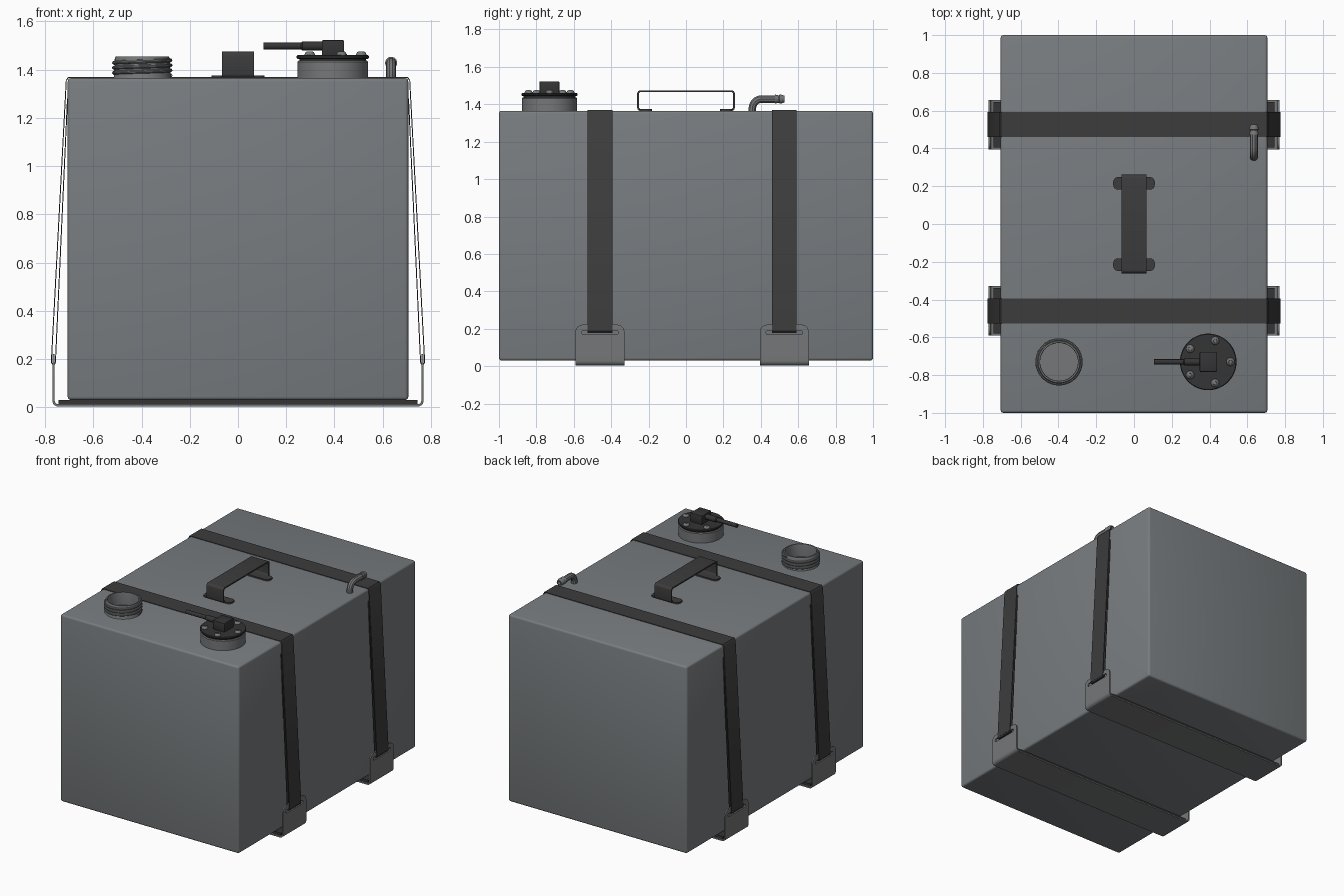
import bpy, bmesh, math
from math import sin, cos, pi
from mathutils import Vector, Matrix

if "Cube" in bpy.data.objects:
    bpy.data.objects.remove(bpy.data.objects["Cube"])


def material(name, rgb):
    m = bpy.data.materials.new(name)
    m.diffuse_color = (*rgb, 1)
    m.use_nodes = True
    m.node_tree.nodes["Principled BSDF"].inputs["Base Color"].default_value = m.diffuse_color
    return m


GREY = material("tank grey", (0.19, 0.205, 0.215))
STEEL = material("bracket steel", (0.18, 0.185, 0.19))
BLACK = material("strap black", (0.045, 0.045, 0.045))
DARK = material("fitting black", (0.035, 0.035, 0.037))
TOP = 1.365


def finish(name, bm, mat, smooth=True):
    bmesh.ops.recalc_face_normals(bm, faces=bm.faces)
    me = bpy.data.meshes.new(name)
    bm.to_mesh(me)
    bm.free()
    me.materials.append(mat)
    ob = bpy.data.objects.new(name, me)
    bpy.context.collection.objects.link(ob)
    if smooth:
        bpy.ops.object.select_all(action='DESELECT')
        ob.select_set(True)
        bpy.context.view_layer.objects.active = ob
        bpy.ops.object.shade_smooth_by_angle(angle=math.radians(35))
    return ob


def box(name, lo, hi, mat, bevel=0.0, segs=3):
    lo, hi = Vector(lo), Vector(hi)
    bm = bmesh.new()
    bmesh.ops.create_cube(bm, size=1, matrix=Matrix.Translation((lo + hi) / 2) @ Matrix.Diagonal((*(hi - lo), 1)))
    if bevel:
        bmesh.ops.bevel(bm, geom=bm.edges[:], offset=bevel, segments=segs, profile=0.5, affect='EDGES')
    return finish(name, bm, mat)


def lathe(name, profile, centre, mat, sides=48, axis='Z'):
    """Revolve (radius, height) points; zero radius closes an end."""
    bm = bmesh.new()
    vs = [bm.verts.new((r, 0, z)) for r, z in profile]
    es = [bm.edges.new(p) for p in zip(vs, vs[1:])]
    bmesh.ops.spin(bm, geom=vs + es, cent=(0, 0, 0), axis=(0, 0, 1), angle=2 * pi, steps=sides)
    bmesh.ops.remove_doubles(bm, verts=bm.verts, dist=1e-5)
    rot = {'Z': Matrix(), 'X': Matrix.Rotation(pi / 2, 4, 'Y'), 'Y': Matrix.Rotation(-pi / 2, 4, 'X')}[axis]
    bm.transform(Matrix.Translation(centre) @ rot)
    return finish(name, bm, mat)


def ribbon(name, path, thick, place, lo, hi, mat, closed=False):
    """Flat strip following a 2D path, extruded from lo to hi; place() maps to 3D."""
    pts = [Vector(p) for p in path]
    n = len(pts)
    rows = []
    bm = bmesh.new()
    for i, p in enumerate(pts):
        a = pts[i - 1] if i or closed else p - (pts[1] - p)
        b = pts[(i + 1) % n] if i < n - 1 or closed else p + (p - pts[i - 1])
        d0, d1 = (p - a).normalized(), (b - p).normalized()
        t = (d0 + d1).normalized()
        off = Vector((-t.y, t.x)) * (thick / 2 / max(0.4, t.dot(d0)))
        rows.append([bm.verts.new(place(q.x, q.y, w)) for q, w in
                     ((p + off, lo), (p + off, hi), (p - off, hi), (p - off, lo))])
    for i in range(n if closed else n - 1):
        r, s = rows[i], rows[(i + 1) % n]
        for k in range(4):
            bm.faces.new((r[k], r[(k + 1) % 4], s[(k + 1) % 4], s[k]))
    if not closed:
        bm.faces.new(rows[0])
        bm.faces.new(rows[-1])
    return finish(name, bm, mat)


def arc(cx, cy, r, a0, a1, n=6):
    return [(cx + r * cos(math.radians(a0 + (a1 - a0) * i / n)),
             cy + r * sin(math.radians(a0 + (a1 - a0) * i / n))) for i in range(n + 1)]


def rounded(x0, x1, y0, y1, r_low, r_high):
    """Rectangle outline with separate lower and upper corner radii."""
    low = arc(x0 + r_low, y0 + r_low, r_low, 180, 270) + arc(x1 - r_low, y0 + r_low, r_low, 270, 360) \
        if r_low else [(x0, y0), (x1, y0)]
    return low + arc(x1 - r_high, y1 - r_high, r_high, 0, 90) + arc(x0 + r_high, y1 - r_high, r_high, 90, 180)


def curve_mesh(name, splines, mat, matrix=None, extrude=0.0, bevel=0.0, cyclic=True):
    """Filled 2D outline (later splines are holes) or a round tube along a 3D path."""
    cu = bpy.data.curves.new(name, 'CURVE')
    cu.dimensions = '3D' if bevel else '2D'
    cu.fill_mode = 'FULL' if bevel else 'BOTH'
    cu.extrude, cu.bevel_depth, cu.bevel_resolution = extrude, bevel, 3
    cu.use_fill_caps = True
    for pts in splines:
        sp = cu.splines.new('POLY')
        sp.points.add(len(pts) - 1)
        for p, q in zip(sp.points, pts):
            p.co = (*q, 1) if len(q) == 3 else (*q, 0, 1)
        sp.use_cyclic_u = cyclic
    tmp = bpy.data.objects.new(name + " path", cu)
    bpy.context.collection.objects.link(tmp)
    bpy.context.view_layer.update()
    me = bpy.data.meshes.new_from_object(tmp.evaluated_get(bpy.context.evaluated_depsgraph_get()))
    bpy.data.objects.remove(tmp)
    bm = bmesh.new()
    bm.from_mesh(me)
    bmesh.ops.remove_doubles(bm, verts=bm.verts, dist=1e-5)
    bm.transform(matrix or Matrix())
    return finish(name, bm, mat)


# Tank body
box("tank", (-0.706, -1, 0.03), (0.706, 1, TOP), GREY, 0.014)

# Hold-down brackets, pads and straps
for tag, yc in (("front", -0.46), ("rear", 0.526)):
    bend = arc(0.745, 0.028, 0.02, 270, 360)
    half = bend + [(0.765, 0.06)]
    ribbon(tag + "_bracket_base", [(-x, z) for x, z in reversed(half)] + half, 0.01,
           lambda u, v, w: (u, w, v), yc - 0.131, yc + 0.131, STEEL)
    outline = rounded(-0.131, 0.131, 0.06, 0.222, 0, 0.04)
    slot = rounded(-0.098, 0.098, 0.168, 0.190, 0.010, 0.010)
    for side, x in (("left", -0.765), ("right", 0.765)):
        # local x -> world y, local y -> world z, local z -> world x
        turn = Matrix(((0, 0, 1, x), (1, 0, 0, yc), (0, 1, 0, 0), (0, 0, 0, 1)))
        curve_mesh(f"{tag}_{side}_bracket_flange", [outline, slot], STEEL, turn, extrude=0.005)
    box(tag + "_rubber_pad", (-0.745, yc - 0.12, 0.013), (0.745, yc + 0.12, 0.03), DARK)
    # Strap loops over the tank and doubles back through each slot
    outer = [(0.774, 0.187), (0.712, 1.355), (0.703, TOP + 0.003)]
    inner = [(0.707, 1.28), (0.757, 0.187), (0.760, 0.180), (0.770, 0.180)]
    ribbon(tag + "_strap", outer + [(-x, z) for x, z in reversed(outer)], 0.004,
           lambda u, v, w: (u, w, v), yc - 0.066, yc + 0.066, BLACK)
    for s in (-1, 1):
        ribbon(tag + "_strap_return", [(s * x, z) for x, z in inner + outer[:1]], 0.004,
               lambda u, v, w: (u, w, v), yc - 0.066, yc + 0.066, BLACK)

# Carry handle with rounded mounting tabs
h = arc(0.243, 1.383, 0.013, 270, 360, 4) + arc(0.243, 1.457, 0.013, 0, 90, 4)
h = [(0.185, 1.370)] + h
ribbon("handle", h + [(-y, z) for y, z in reversed(h)], 0.01,
       lambda u, v, w: (w, u, v), -0.067, 0.067, BLACK)
for s in (-1, 1):
    curve_mesh("handle_tab", [rounded(-0.11, 0.11, -0.033, 0.033, 0.025, 0.025)], BLACK,
               Matrix.Translation((0, s * 0.215, 1.370)), extrude=0.005)

# Threaded filler neck
NX, NY = -0.397, -0.73
lathe("filler_neck", [(0.122, TOP - 0.005), (0.118, TOP + 0.005), (0.114, 1.445), (0.110, 1.455),
                      (0.102, 1.455), (0.100, 1.445), (0.100, TOP + 0.001), (0, TOP + 0.001)], (NX, NY, 0), STEEL)
turns, steps = 3.2, 40
curve_mesh("neck_thread", [[(NX + 0.117 * cos(2 * pi * i / steps), NY + 0.117 * sin(2 * pi * i / steps),
                             1.376 + 0.021 * i / steps) for i in range(int(turns * steps) + 1)]],
           STEEL, bevel=0.008, cyclic=False)

# Level sender: collar, gasket, cover, bolts, plug and cable
SX, SY = 0.393, -0.73
lathe("sender_collar", [(0, 1.36), (0.147, 1.36), (0.147, 1.432), (0.142, 1.437), (0, 1.437)], (SX, SY, 0), STEEL)
lathe("sender_gasket", [(0, 1.435), (0.138, 1.435), (0.138, 1.448), (0, 1.448)], (SX, SY, 0), DARK)
lathe("sender_cover", [(0, 1.445), (0.146, 1.445), (0.150, 1.449), (0.150, 1.456), (0.146, 1.460), (0, 1.460)],
      (SX, SY, 0), DARK)
for i in range(5):
    a = 2 * pi * i / 5
    lathe("sender_bolt", [(0, 1.455), (0.022, 1.455), (0.022, 1.463), (0.017, 1.472), (0.010, 1.476),
                          (0.009, 1.470), (0, 1.470)],
          (SX + 0.118 * cos(a), SY + 0.118 * sin(a), 0), STEEL, 16)
box("sender_plug", (0.348, -0.783, 1.455), (0.440, -0.677, 1.522), DARK, 0.004, 2)
lathe("sender_cable", [(0, 0.105), (0.014, 0.105), (0.014, 0.262), (0.019, 0.268), (0.019, 0.355), (0, 0.355)],
      (0, SY, 1.498), DARK, 20, 'X')

# Vent tube with barbed end
VX = 0.635
bend = [(VX, y, z) for y, z in arc(0.405, 1.378, 0.05, 180, 90, 10)]
curve_mesh("vent_tube", [[(VX, 0.355, 1.36)] + bend + [(VX, 0.50, 1.428)]], STEEL, bevel=0.021, cyclic=False)
lathe("vent_barb", [(0, 0.475), (0.025, 0.475), (0.019, 0.497), (0.025, 0.500), (0.025, 0.506), (0.018, 0.527),
                    (0.012, 0.527), (0.012, 0.490), (0, 0.490)], (VX, 0, 1.428), STEEL, 24, 'Y')
